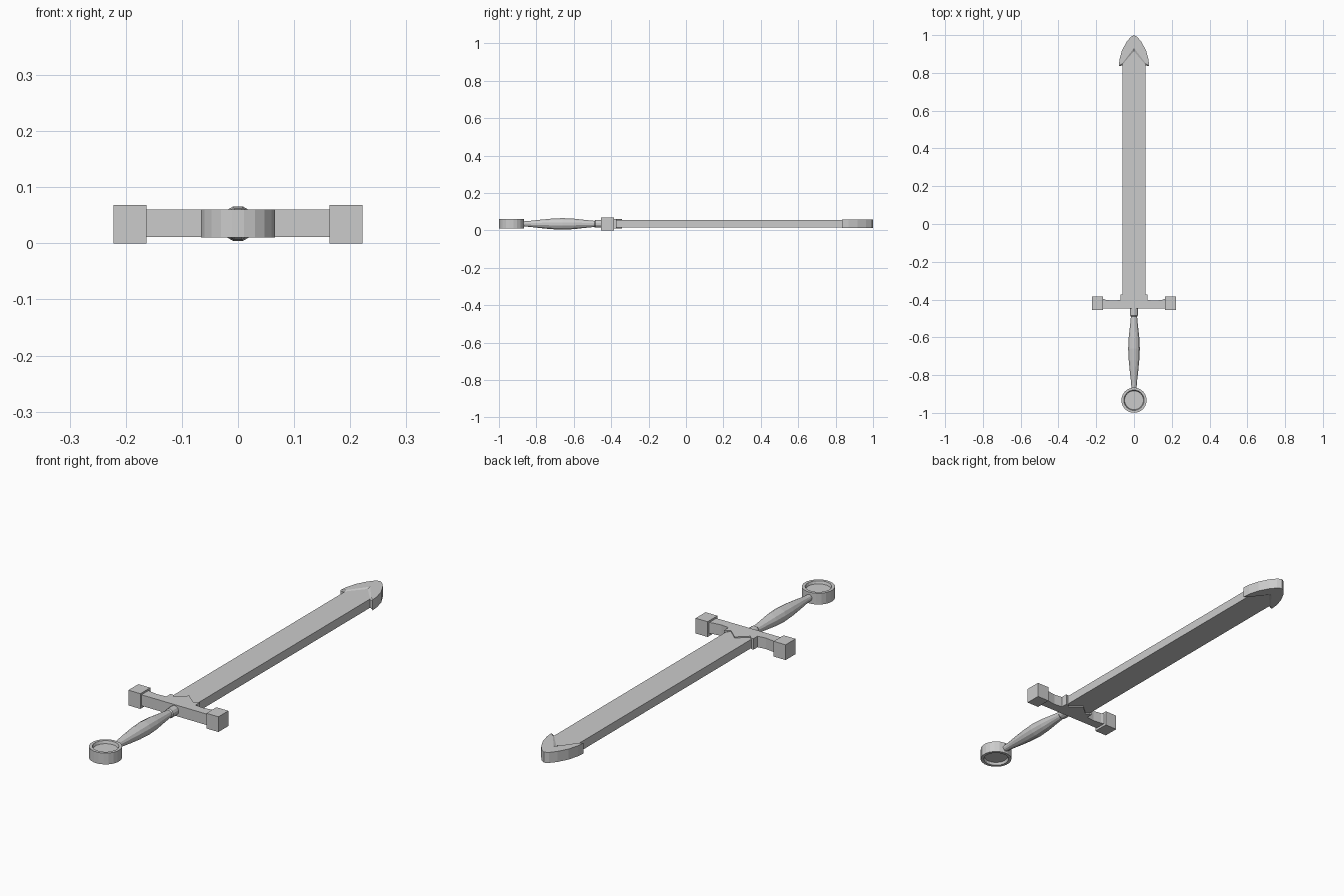
import bpy, bmesh, math
from mathutils import Vector

if "Cube" in bpy.data.objects:
    bpy.data.objects.remove(bpy.data.objects["Cube"])

steel = bpy.data.materials.new("grey_steel")
steel.use_nodes = True
GREY = (0.6, 0.6, 0.6, 1)
steel.diffuse_color = GREY
steel.node_tree.nodes["Principled BSDF"].inputs["Base Color"].default_value = GREY

MID = 0.035  # height of the sword's centre plane


def loft(name, rings):
    """Skin a stack of equal-length point rings and cap both ends."""
    bm = bmesh.new()
    loops = [[bm.verts.new(p) for p in ring] for ring in rings]
    n = len(loops[0])
    for a, b in zip(loops, loops[1:]):
        for i in range(n):
            j = (i + 1) % n
            bm.faces.new((a[i], a[j], b[j], b[i]))
    bm.faces.new(loops[0][::-1])
    bm.faces.new(loops[-1])
    bmesh.ops.recalc_face_normals(bm, faces=bm.faces)
    mesh = bpy.data.meshes.new(name)
    bm.to_mesh(mesh)
    bm.free()
    mesh.materials.append(steel)
    obj = bpy.data.objects.new(name, mesh)
    bpy.context.collection.objects.link(obj)
    return obj


def mirrored(half):
    """Complete a half outline, listed from +x side, across x = 0."""
    return half + [(-x, y) for x, y in reversed(half) if x > 0]


def level(outline, z):
    return [Vector((x, y, z)) for x, y in outline]


def circle(radius, sides, place):
    step = math.tau / sides
    return [place(radius * math.cos((i + 0.5) * step),
                  radius * math.sin((i + 0.5) * step)) for i in range(sides)]


# Flat blade, its pointed end hidden inside the tip
blade = mirrored([(0.062, -0.42), (0.062, 0.86), (0, 0.95)])
loft("blade", [level(blade, MID - 0.019), level(blade, MID + 0.02)])


# Flared tip with a sloping chevron edge
def tip_outline(drop):
    right = [(0.062, 0.85 - drop / 2), (0.08, 0.835), (0.077, 0.87),
             (0.064, 0.918), (0.04, 0.963), (0.018, 0.99), (0, 1)]
    left = [(-x, y) for x, y in reversed(right[:-1])]
    return right + left + [(0, 0.932 - drop)]


loft("blade_tip", [level(tip_outline(d), MID + h) for d, h in
                   ((0, -0.023), (0.02, -0.018), (0.02, 0.019), (0, 0.024))])

# Crossguard bar with a curved upper edge, side tabs and central point
guard = mirrored([(0.17, -0.447), (0.17, -0.394), (0.15, -0.401),
                  (0.11, -0.406), (0.072, -0.402), (0.072, -0.372),
                  (0.058, -0.374), (0.048, -0.385), (0, -0.343)])
loft("crossguard", [level(guard, MID - 0.024), level(guard, MID + 0.025)])

# Square blocks at the crossguard ends
for side, x in (("left", 0.1925), ("right", -0.1925)):
    block = [(x + dx, -0.42 + dy) for dx, dy in
             ((-0.0295, -0.035), (0.0295, -0.035), (0.0295, 0.035), (-0.0295, 0.035))]
    loft(side + "_guard_block", [level(block, 0), level(block, 0.068)])

# Spindle-shaped grip with a small collar at the guard
grip = [(-0.875, 0.014), (-0.84, 0.016), (-0.78, 0.023), (-0.72, 0.029),
        (-0.66, 0.032), (-0.6, 0.029), (-0.54, 0.022), (-0.49, 0.017),
        (-0.485, 0.021), (-0.44, 0.021)]
loft("grip", [circle(r, 12, lambda a, b, y=y: Vector((a, y, MID + b)))
              for y, r in grip])

# Round pommel, dished on both faces
dish = [(0.05, -0.013), (0.054, -0.025), (0.067, -0.025),
        (0.067, 0.025), (0.054, 0.025), (0.05, 0.013)]
loft("pommel", [circle(r, 20, lambda a, b, h=h: Vector((a, -0.933 + b, MID + h)))
                for r, h in dish])
